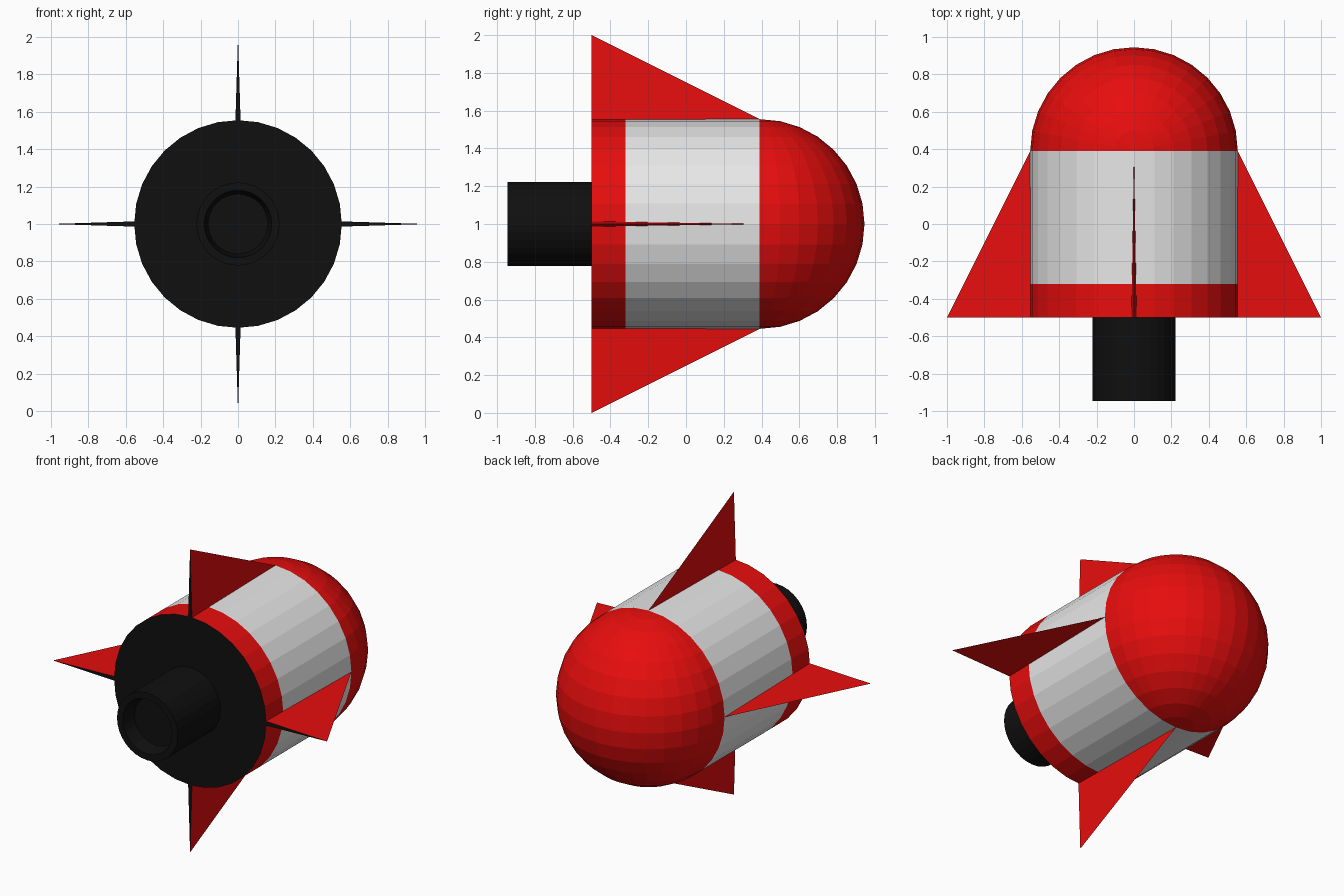
import bpy, bmesh, math
from mathutils import Matrix

if "Cube" in bpy.data.objects:
    bpy.data.objects.remove(bpy.data.objects["Cube"])

R, CZ, SEG = 0.555, 1.0, 32
BACK, BAND, SHOULDER = -0.5, -0.32, 0.39


def material(name, rgb):
    m = bpy.data.materials.new(name)
    m.diffuse_color = (*rgb, 1)
    m.use_nodes = True
    m.node_tree.nodes["Principled BSDF"].inputs["Base Color"].default_value = m.diffuse_color
    return m


red = material("red", (0.8, 0.004, 0.004))
white = material("white", (0.8, 0.8, 0.8))
black = material("black", (0.005, 0.005, 0.005))


def finish(name, bm, mats):
    bmesh.ops.recalc_face_normals(bm, faces=bm.faces[:])
    me = bpy.data.meshes.new(name)
    bm.to_mesh(me)
    bm.free()
    for m in mats:
        me.materials.append(m)
    ob = bpy.data.objects.new(name, me)
    ob.location = (0, 0, CZ)
    bpy.context.collection.objects.link(ob)
    return ob


def lathe(bm, profile, cap_start=False, cap_end=False):
    """Rings of (radius, y) around the y axis, joined by quads."""
    rings = []
    for r, y in profile:
        rings.append([bm.verts.new((r * math.sin(2 * math.pi * i / SEG), y,
                                    r * math.cos(2 * math.pi * i / SEG)))
                      for i in range(SEG)])
    for a, b in zip(rings, rings[1:]):
        for i in range(SEG):
            j = (i + 1) % SEG
            bm.faces.new((a[i], a[j], b[j], b[i]))
    if cap_start:
        bm.faces.new(rings[0])
    if cap_end:
        bm.faces.new(rings[-1])


# Body: white barrel, red rear band, black rear plate
bm = bmesh.new()
lathe(bm, [(R, BACK), (R, BAND), (R, SHOULDER)], cap_start=True)
for f in bm.faces:
    y = f.calc_center_median().y
    f.material_index = 2 if len(f.verts) > 4 else (0 if y < BAND else 1)
finish("body", bm, [red, white, black])

# Nose: half of a sphere whose poles point up and down
bm = bmesh.new()
bmesh.ops.create_uvsphere(bm, u_segments=SEG, v_segments=16, radius=R)
bmesh.ops.bisect_plane(bm, geom=bm.verts[:] + bm.edges[:] + bm.faces[:], dist=1e-5,
                       plane_co=(0, 0, 0), plane_no=(0, -1, 0), clear_outer=True)
bmesh.ops.translate(bm, verts=bm.verts[:], vec=(0, SHOULDER, 0))
finish("nose", bm, [red])

# Exhaust nozzle with a recessed mouth
bm = bmesh.new()
lathe(bm, [(0.222, BACK), (0.222, -0.945), (0.18, -0.945), (0.16, -0.85)], cap_end=True)
finish("nozzle", bm, [black])

# Four fins: slim wedges with black trailing faces
for k, name in enumerate(("top_fin", "right_fin", "bottom_fin", "left_fin")):
    bm = bmesh.new()
    tip, front, left, right = [bm.verts.new(p) for p in (
        (0, BACK, 1.0), (0, SHOULDER, R), (-0.014, BACK, R - 0.005), (0.014, BACK, R - 0.005))]
    for tri in ((tip, front, left), (tip, right, front), (left, front, right)):
        bm.faces.new(tri)
    bm.faces.new((tip, left, right)).material_index = 1
    bmesh.ops.rotate(bm, verts=bm.verts[:], cent=(0, 0, 0),
                     matrix=Matrix.Rotation(k * math.pi / 2, 3, 'Y'))
    finish(name, bm, [red, black])
